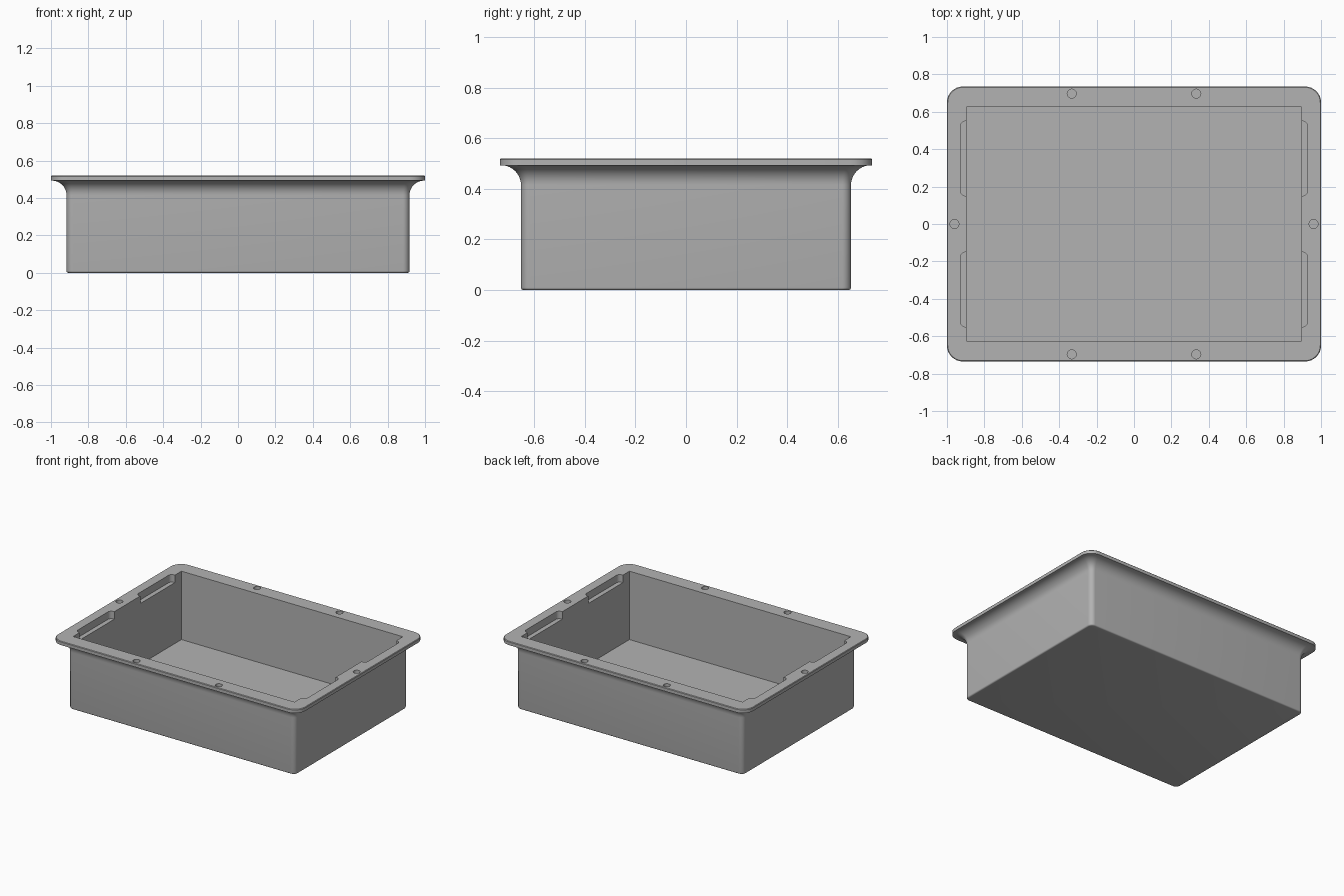
import bpy
import bmesh
from math import sin, cos, pi, radians

if "Cube" in bpy.data.objects:
    bpy.data.objects.remove(bpy.data.objects["Cube"])

HX, HY, TOP = 0.917, 0.652, 0.52    # body half sizes and height
FLANGE = 0.083                      # flange overhang

grey = bpy.data.materials.new("mid_grey")
grey.use_nodes = True
colour = (0.45, 0.45, 0.45, 1)
grey.diffuse_color = colour
grey.node_tree.nodes["Principled BSDF"].inputs["Base Color"].default_value = colour


def outline(hx, hy, r, n=8):
    """Rounded rectangle, counter-clockwise."""
    pts = []
    for k, (sx, sy) in enumerate([(1, 1), (-1, 1), (-1, -1), (1, -1)]):
        for i in range(n + 1):
            a = (k + i / n) * pi / 2
            pts.append((sx * (hx - r) + r * cos(a), sy * (hy - r) + r * sin(a)))
    return pts


def loft(name, rings):
    """Closed solid through a stack of (points, z) rings."""
    bm = bmesh.new()
    loops = [[bm.verts.new((x, y, z)) for x, y in pts] for pts, z in rings]
    for low, high in zip(loops, loops[1:]):
        for i in range(len(low)):
            j = (i + 1) % len(low)
            bm.faces.new((low[i], low[j], high[j], high[i]))
    bm.faces.new(loops[0][::-1])
    bm.faces.new(loops[-1])
    mesh = bpy.data.meshes.new(name)
    bm.to_mesh(mesh)
    bm.free()
    mesh.materials.append(grey)
    obj = bpy.data.objects.new(name, mesh)
    bpy.context.collection.objects.link(obj)
    return obj


def cut(target, cutter):
    cutter.hide_render = True
    mod = target.modifiers.new("cut", 'BOOLEAN')
    mod.operation = 'DIFFERENCE'
    mod.solver = 'EXACT'
    mod.object = cutter
    bpy.context.view_layer.objects.active = target
    bpy.ops.object.modifier_apply(modifier=mod.name)
    bpy.data.objects.remove(cutter)


# Tray shell: rounded bottom edge, straight wall, coved underside, flat flange
profile = [(0.01 * (sin(a) - 1), 0.01 * (1 - cos(a)))
           for a in (i * pi / 8 for i in range(5))]
R = 0.078
profile += [(R * (1 - cos(a)), 0.493 - R + R * sin(a))
            for a in (i * pi / 20 for i in range(11))]
profile += [(FLANGE, 0.493), (FLANGE, TOP - 0.004), (FLANGE - 0.004, TOP)]
tray = loft("tray", [(outline(HX + o, HY + o, 0.035 + o * 0.6), z)
                     for o, z in profile])

# Square-cornered cavity
inside = [(0.895, 0.625), (-0.895, 0.625), (-0.895, -0.625), (0.895, -0.625)]
cut(tray, loft("cavity_cutter", [(inside, 0.02), (inside, 0.6)]))

# Shallow finger notches in the short walls
for sx in (-1, 1):
    for sy in (-1, 1):
        slot = [(sx * 0.9 + x * 0.03, sy * 0.35 + y)
                for x, y in outline(1, 0.2, 0.03, 1)]
        slot = [(sx * 0.89 + x, sy * 0.35 + y) for x, y in outline(0.038, 0.2, 0.028)]
        cut(tray, loft("notch_cutter", [(slot, TOP - 0.055), (slot, 0.6)]))

# Blind screw holes around the flange
holes = [(sx * 0.333, sy * 0.697) for sx in (-1, 1) for sy in (-1, 1)]
holes += [(-0.96, 0), (0.96, 0)]
for hx, hy in holes:
    ring = [(hx + 0.024 * cos(i * pi / 12), hy + 0.024 * sin(i * pi / 12))
            for i in range(24)]
    cut(tray, loft("hole_cutter", [(ring, TOP - 0.025), (ring, 0.6)]))

# Smooth the curves, keep the edges crisp
bpy.ops.object.select_all(action='DESELECT')
tray.select_set(True)
bpy.context.view_layer.objects.active = tray
bpy.ops.object.shade_smooth_by_angle(angle=radians(30))
